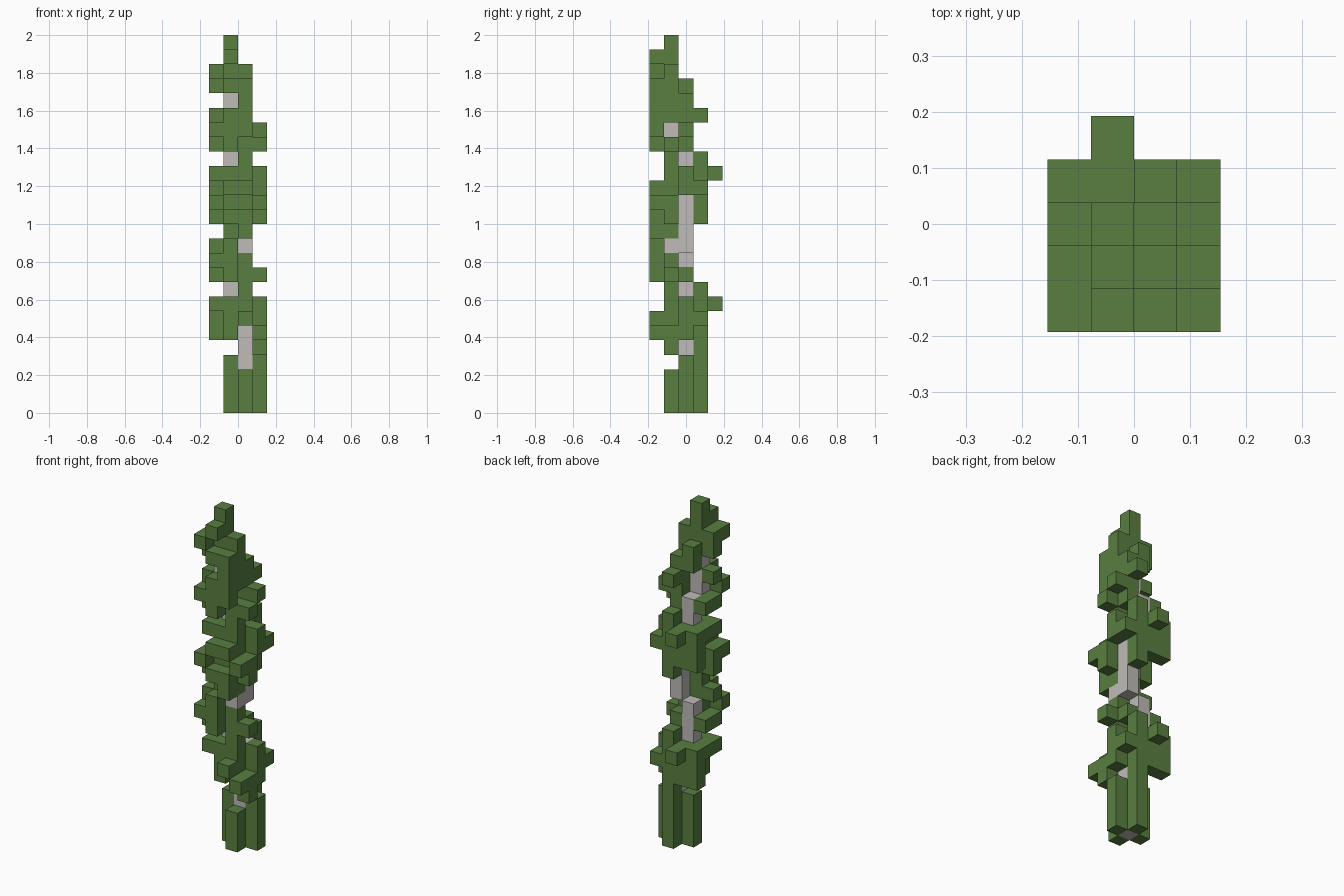
import bpy
import bmesh
from mathutils import Vector

cube = bpy.data.objects.get("Cube")
if cube:
    bpy.data.objects.remove(cube, do_unlink=True)

SIZE = 2 / 26  # edge of one block
LEAF, WOOD = "#", "o"

# Each row of the plan (front to back) holds four upright columns (from -x to +x);
# a column is spelled from the ground up: # leaf block, o wood block, . empty.
PLAN = [
    ["..........#...#....#...#",
     ".........###.#.#..###.#.#",
     "......#.....##.#...####",
     ".....#........#"],
    [".......#.#.#.##.#.#.#.##",
     ".....###.####.###.#oooo###",
     "###...#####o#######.####",
     "....##...#...##...#"],
    [".......#.#......#.#",
     "####..ooooo....oooo..##",
     "oooooooo.#.ooooo#.####",
     "####.###.......##..#"],
    [".....###......###",
     ".....###......###",
     "#########....#####..#",
     "......#........#"],
    ["",
     ".......#........#",
     "",
     ""],
]

blocks = {(i, j, k): kind
          for j, row in enumerate(PLAN)
          for i, column in enumerate(row)
          for k, kind in enumerate(column) if kind != "."}


def make_material(name, color):
    mat = bpy.data.materials.new(name)
    mat.use_nodes = True
    mat.diffuse_color = (*color, 1)
    mat.node_tree.nodes["Principled BSDF"].inputs["Base Color"].default_value = (*color, 1)
    return mat


def face_corners(cell, axis, side):
    """Four corners of one block face, wound to face outward."""
    u, v = (axis + 1) % 3, (axis + 2) % 3
    corners = []
    for a, b in ((0, 0), (1, 0), (1, 1), (0, 1)):
        p = list(cell)
        p[axis] += side
        p[u] += a
        p[v] += b
        corners.append(Vector(((p[0] - 2) * SIZE, (p[1] - 2.5) * SIZE, p[2] * SIZE)))
    return corners if side else corners[::-1]


def build_blocks(name, kind, mat):
    """Join all blocks of a kind, keeping only the exposed faces."""
    bm = bmesh.new()
    for cell, block in blocks.items():
        if block != kind:
            continue
        for axis in range(3):
            for side in (0, 1):
                neighbour = list(cell)
                neighbour[axis] += 1 if side else -1
                if tuple(neighbour) not in blocks:
                    bm.faces.new([bm.verts.new(c) for c in face_corners(cell, axis, side)])
    bmesh.ops.remove_doubles(bm, verts=bm.verts[:], dist=SIZE / 100)
    mesh = bpy.data.meshes.new(name)
    bm.to_mesh(mesh)
    bm.free()
    mesh.materials.append(mat)
    bpy.context.collection.objects.link(bpy.data.objects.new(name, mesh))


# Leaf blocks around the winding stem
build_blocks("foliage", LEAF, make_material("leaf green", (0.1, 0.21, 0.052)))
# Wood blocks of the stem
build_blocks("stem", WOOD, make_material("pale grey wood", (0.52, 0.5, 0.48)))
